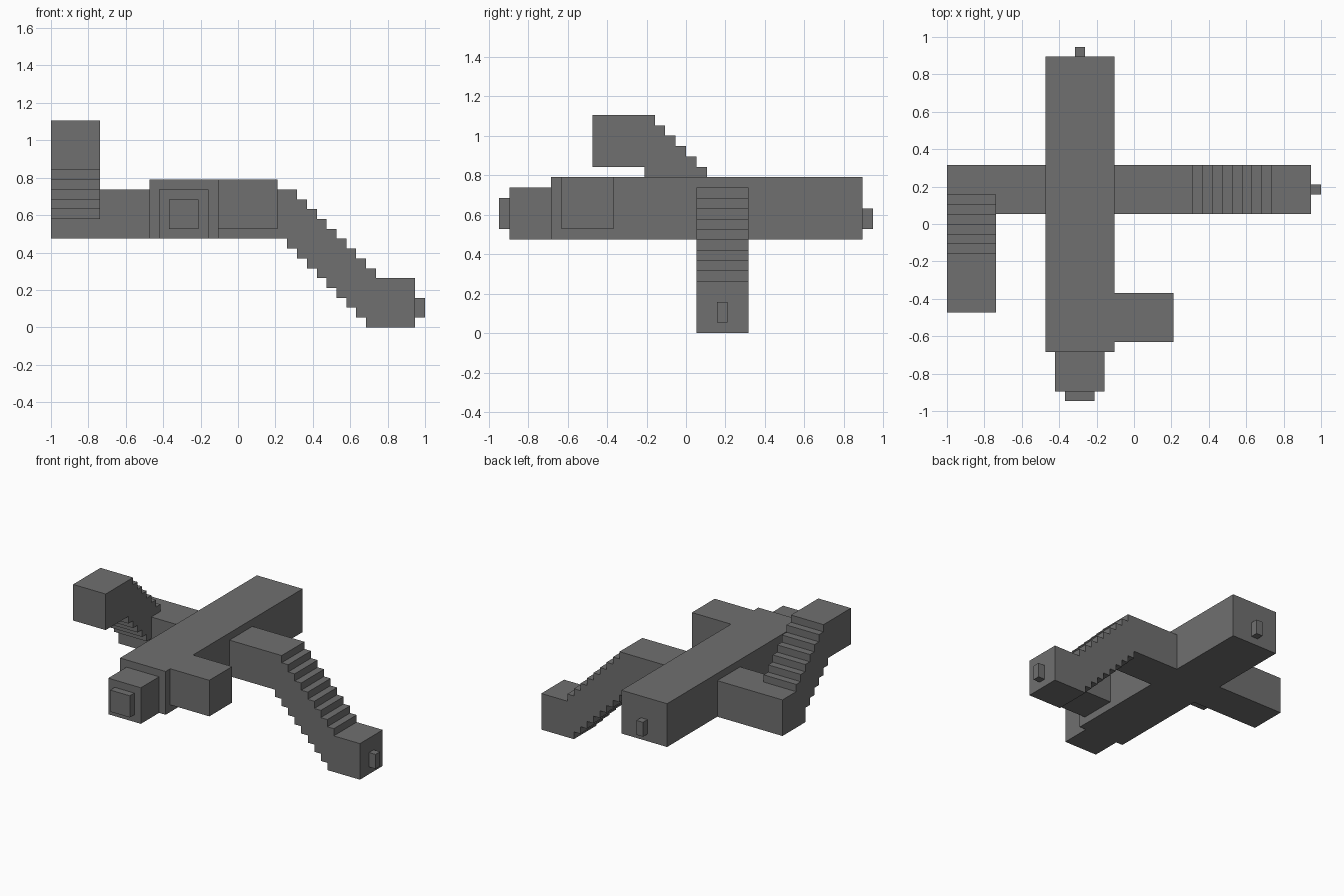
import bpy
import bmesh
from mathutils import Vector

U = 1 / 19  # one block unit

cube = bpy.data.objects.get("Cube")
if cube:
    bpy.data.objects.remove(cube, do_unlink=True)

grey = bpy.data.materials.new("stone grey")
grey.use_nodes = True
colour = (0.16, 0.16, 0.16, 1)
grey.diffuse_color = colour
grey.node_tree.nodes["Principled BSDF"].inputs["Base Color"].default_value = colour


def prism(name, outline, extrude):
    """Extrude a flat outline (block units) along a vector."""
    bm = bmesh.new()
    face = bm.faces.new([bm.verts.new(Vector(p) * U) for p in outline])
    swept = bmesh.ops.extrude_face_region(bm, geom=[face], use_keep_orig=True)
    moved = [v for v in swept["geom"] if isinstance(v, bmesh.types.BMVert)]
    bmesh.ops.translate(bm, verts=moved, vec=Vector(extrude) * U)
    bmesh.ops.recalc_face_normals(bm, faces=bm.faces)
    mesh = bpy.data.meshes.new(name)
    bm.to_mesh(mesh)
    bm.free()
    mesh.materials.append(grey)
    obj = bpy.data.objects.new(name, mesh)
    bpy.context.collection.objects.link(obj)
    return obj


def box(name, x, y, z):
    outline = [(x[0], y[0], z[0]), (x[1], y[0], z[0]),
               (x[1], y[1], z[0]), (x[0], y[1], z[0])]
    return prism(name, outline, (0, 0, z[1] - z[0]))


def stairs(start, count, da, db):
    """Outline points of a staircase: one step in b, then one in a."""
    a, b = start
    points = [(a, b)]
    for _ in range(count):
        b += db
        points.append((a, b))
        a += da
        points.append((a, b))
    return points


# Central hall with its front and back ends
box("main_body", (-9, -2), (-13, 17), (9, 15))
box("front_block", (-8, -3), (-17, -13), (9, 14))
box("front_plug", (-7, -4), (-18, -17), (10, 13))
box("back_peg", (-6, -5), (17, 18), (10, 12))
box("side_block", (-2, 4), (-12, -7), (10, 15))

# Left arm: level, then stepping down to a low end block
upper = [(-2, 14)] + stairs((6, 14), 8, 1, -1) + [(14, 5), (18, 5)]
lower = [(-2, 9)] + stairs((5, 9), 8, 1, -1) + [(13, 0), (18, 0)]
prism("left_arm", [(x, 1, z) for x, z in upper + lower[::-1]], (0, 5, 0))
box("left_arm_peg", (18, 19), (3, 4), (1, 3))

# Right arm: level, then turning forward and stepping up to a high end block
box("right_arm", (-19, -9), (1, 6), (9, 14))
upper = [(-9, 21)] + stairs((-3, 21), 6, 1, -1) + [(3, 14)]
lower = [(-9, 16)] + stairs((-4, 16), 5, 1, -1) + [(1, 9), (3, 9)]
prism("right_stair", [(-19, y, z) for y, z in upper + lower[::-1]], (5, 0, 0))
